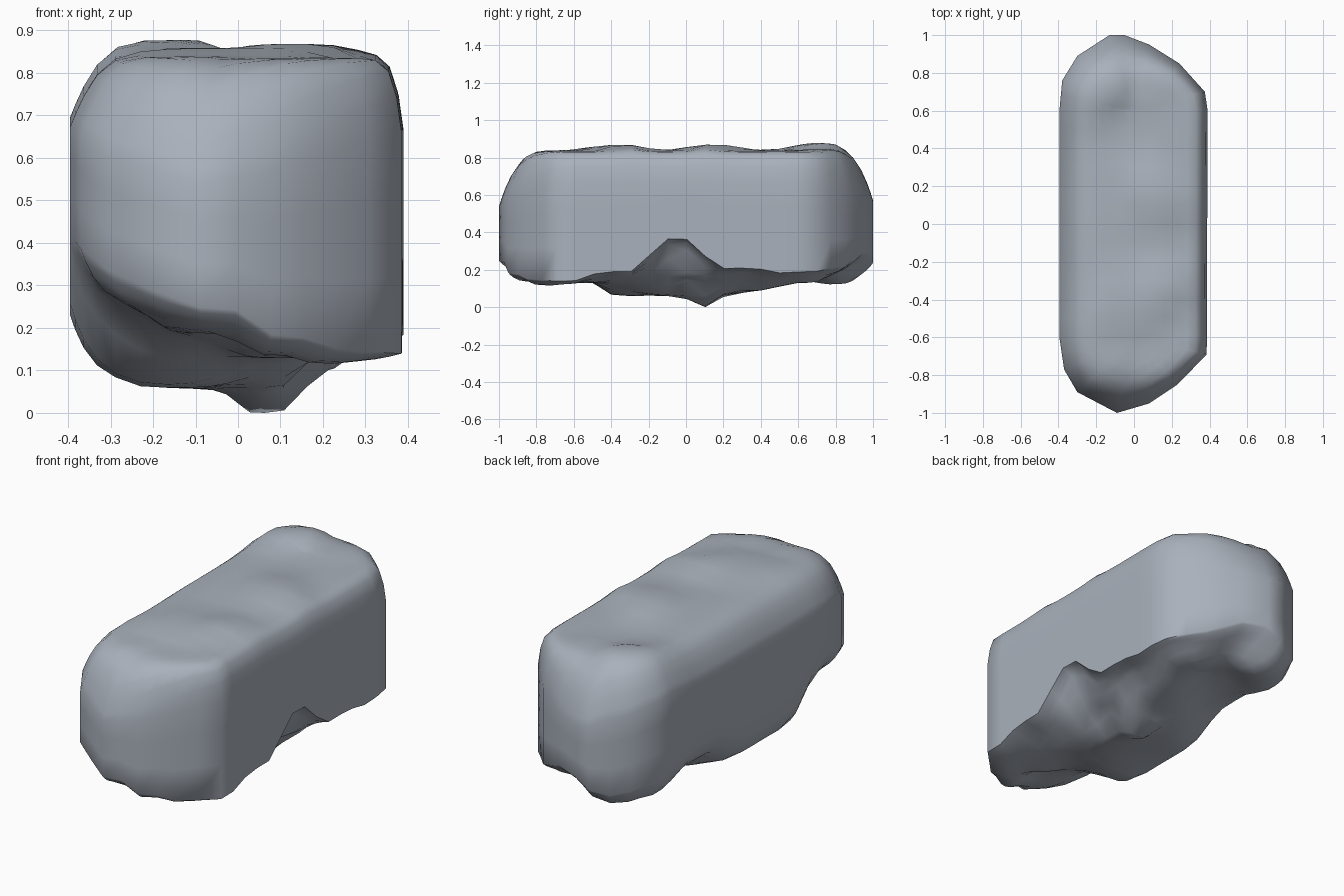
import bpy, bmesh, math
from mathutils import Vector

cube = bpy.data.objects.get("Cube")
if cube:
    bpy.data.objects.remove(cube, do_unlink=True)

# Plan outline of the boulder, counter-clockwise from the front of its left wall
CORNERS = [(.385, -.69), (.39, .6), (.375, .7), (.24, .85), (.08, .95), (-.05, 1),
           (-.13, 1), (-.3, .89), (-.38, .76), (-.395, .6), (-.395, -.6),
           (-.37, -.77), (-.3, -.89), (-.09, -1), (.08, -.95), (.23, -.85)]

# Hollows and lumps of the underside: x, y, height
UNDERSIDE = [(-.31, -.85, .24), (-.05, -.97, .2), (-.05, -.75, .2), (.1, -.9, .14),
             (.25, -.8, .12), (.37, -.69, .13), (.37, -.35, .18), (.38, -.05, .36),
             (.22, 0, .17), (.35, .3, .2), (.13, .38, .1), (.2, .64, .14),
             (.37, .65, .18), (.06, .09, 0), (-.06, .05, .07), (.08, .2, .08),
             (.05, -.06, .07), (-.3, -.2, .09), (-.17, -.28, .07), (-.36, -.7, .27),
             (-.35, .4, .2), (-.3, .8, .14), (-.2, .83, .13), (.05, .97, .25),
             (.25, .8, .19), (-.05, .6, .18), (.1, -.6, .14)]

# Gentle swells of the top: x, y, height
TOP = [(-.17, .77, .89), (.14, .15, .88), (-.1, -.4, .87), (.14, -.35, .88), (0, .48, .845),
       (.1, -.75, .845), (-.15, -.75, .85), (-.2, .1, .855), (.1, .75, .855), (0, -.15, .85),
       (-.28, -.3, .85), (.3, -.5, .845), (.3, -.1, .845), (.3, .3, .845), (.3, .65, .845)]


def height(points, x, y):
    """Blend scattered heights by nearness."""
    total = weight = 0
    for px, py, pz in points:
        d = (x - px) ** 2 + (y - py) ** 2
        w = 1 / (d * d + 1e-5)
        total += w * pz
        weight += w
    return total / weight


def resample(corners, step):
    """Add even points along long edges."""
    out = []
    for a, b in zip(corners, corners[1:] + corners[:1]):
        a, b = Vector(a), Vector(b)
        n = max(1, round((b - a).length / step))
        out += [a.lerp(b, i / n) for i in range(n)]
    return out


def ring_point(p, s, upper):
    """Point of the shell, pulled in to fraction s from the wall to the spine."""
    spine_y = max(-.6, min(.6, p.y))
    x, y = p.x * s, spine_y + (p.y - spine_y) * s
    end = min(1, abs(p.y - spine_y) / .4) ** 2
    side = (x + .39) / .78
    if upper:
        power = (6 + 16 * side) * (1 - end) + 4.5 * end
        return x, y, height(TOP, x, y) - (.17 + .13 * end) * s ** power
    lift = .02 + .13 * (1 - side) * (1 - .5 * end)
    return x, y, height(UNDERSIDE, x, y) + lift * s ** 8


outline = resample(CORNERS, .1)
fractions = [.07, .16, .28, .42, .58, .73, .84, .92, .97, 1]
bm = bmesh.new()

# Underside, wall and top as stacked rings
lower = [[ring_point(p, s, False) for p in outline] for s in fractions]
upper = [[ring_point(p, s, True) for p in outline] for s in reversed(fractions)]
wall = [[Vector(a).lerp(Vector(b), t) for a, b in zip(lower[-1], upper[0])] for t in (.35, .7)]
rings = [[bm.verts.new(co) for co in ring] for ring in lower + wall + upper]
n = len(outline)
for a, b in zip(rings, rings[1:]):
    for i in range(n):
        j = (i + 1) % n
        bm.faces.new((a[i], a[j], b[j], b[i]))
caps = [bm.faces.new(rings[0]), bm.faces.new(rings[-1])]
bmesh.ops.triangulate(bm, faces=caps)
bmesh.ops.recalc_face_normals(bm, faces=bm.faces)

# Rest the lowest lump on the ground
low = min(v.co.z for v in bm.verts)
bmesh.ops.translate(bm, verts=bm.verts, vec=(0, 0, -low))

mesh = bpy.data.meshes.new("boulder")
bm.to_mesh(mesh)
bm.free()
boulder = bpy.data.objects.new("boulder", mesh)
bpy.context.collection.objects.link(boulder)

# Stone colour
stone = bpy.data.materials.new("blue_grey_stone")
stone.use_nodes = True
colour = (.40, .44, .50, 1)
stone.diffuse_color = colour
stone.node_tree.nodes["Principled BSDF"].inputs["Base Color"].default_value = colour
mesh.materials.append(stone)

bpy.ops.object.select_all(action='DESELECT')
boulder.select_set(True)
bpy.context.view_layer.objects.active = boulder
bpy.ops.object.shade_smooth_by_angle(angle=math.radians(60))
